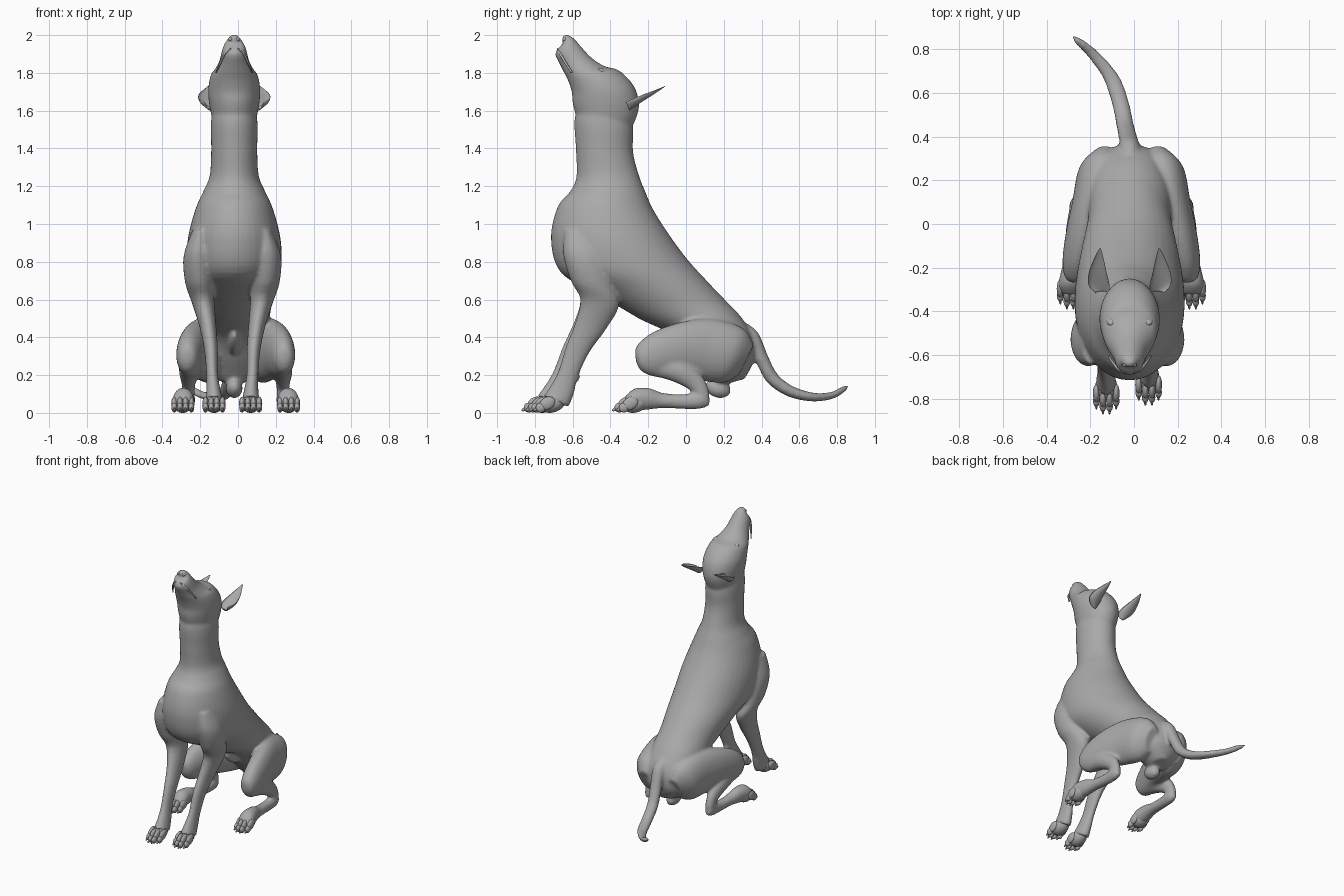
import bpy, bmesh, math
from mathutils import Vector, Matrix

coat = bpy.data.materials.new("grey_coat")
coat.diffuse_color = (0.4, 0.4, 0.4, 1)


def finish(name, bm, subdiv=0):
    bmesh.ops.recalc_face_normals(bm, faces=bm.faces)
    me = bpy.data.meshes.new(name)
    bm.to_mesh(me)
    bm.free()
    me.materials.append(coat)
    for p in me.polygons:
        p.use_smooth = True
    ob = bpy.data.objects.new(name, me)
    bpy.context.collection.objects.link(ob)
    if subdiv:
        m = ob.modifiers.new("smooth", 'SUBSURF')
        m.levels = m.render_levels = subdiv
    return ob


def spline(a, b, c, d, t):
    return 0.5 * (2*b + (c-a)*t + (2*a-5*b+4*c-d)*t*t + (3*b-a-3*c+d)*t**3)


def loft(bm, rings, side=1, mid=0.0, sides=28, steps=5, cup=False, warp=None):
    """Skin of ellipses; ring = (y1, z1, y2, z2, half width, x)."""
    rows = []
    n = len(rings)
    for i in range(n - 1):
        ks = [rings[max(0, min(n-1, i+j))] for j in (-1, 0, 1, 2)]
        for s in range(steps + (i == n - 2)):
            rows.append([spline(*v, s / steps) for v in zip(*ks)])
    loops = []
    for y1, z1, y2, z2, w, x in rows:
        c = Vector((0, (y1+y2)/2, (z1+z2)/2))
        h = Vector((0, (y2-y1)/2, (z2-z1)/2))
        loop = []
        for k in range(sides):
            a = 2 * math.pi * k / sides
            f = math.cos(a)
            if cup and f > 0:
                f *= -0.55
            p = c + h * f
            p.x = mid + side * (x + w * math.sin(a))
            if warp:
                p.y += warp(p.z)
            loop.append(bm.verts.new(p))
        loops.append(loop)
    for a, b in zip(loops, loops[1:]):
        for k in range(sides):
            bm.faces.new((a[k], a[k-1], b[k-1], b[k]))
    bm.faces.new(loops[0])
    bm.faces.new(loops[-1][::-1])


def ball(bm, c, r, tilt=0.0):
    m = Matrix.Translation(c) @ Matrix.Rotation(tilt, 4, 'X') @ Matrix.Diagonal((*r, 1))
    bmesh.ops.create_uvsphere(bm, u_segments=20, v_segments=12, radius=1, matrix=m)


body = bmesh.new()
C = -0.02
# torso and neck
loft(body, [
    (-.56, 1.66, -.30, 1.62, .11, C), (-.59, 1.55, -.28, 1.5, .124, C),
    (-.583, 1.4, -.28, 1.38, .122, C), (-.58, 1.25, -.25, 1.26, .13, C),
    (-.615, 1.17, -.215, 1.17, .165, C), (-.68, 1.09, -.17, 1.07, .205, C),
    (-.715, .92, -.08, .93, .245, C), (-.66, .74, .01, .81, .25, C),
    (-.45, .62, .1, .71, .225, C), (-.25, .50, .2, .605, .195, C),
    (-.05, .40, .29, .51, .185, C), (.08, .25, .355, .40, .18, C),
    (.15, .17, .36, .28, .14, C), (.2, .15, .31, .18, .05, C)], sides=40)
# head with raised muzzle
loft(body, [
    (-.56, 1.5, -.29, 1.5, .105, C), (-.598, 1.63, -.25, 1.61, .13, C),
    (-.605, 1.70, -.27, 1.72, .138, C), (-.625, 1.76, -.35, 1.81, .125, C),
    (-.645, 1.80, -.43, 1.835, .103, C), (-.665, 1.84, -.50, 1.88, .08, C),
    (-.69, 1.89, -.56, 1.945, .065, C), (-.685, 1.92, -.59, 1.98, .052, C),
    (-.66, 1.945, -.61, 1.995, .035, C)], sides=36)
ball(body, (C, -.63, 1.975), (.036, .03, .026), -.8)
# underside details
ball(body, (C, .17, .13), (.045, .07, .05), -.3)
ball(body, (C, -.03, .37), (.03, .11, .04), -.5)

fore = [
    (-.64, .97, -.44, .97, .04, .17), (-.65, .84, -.42, .82, .078, .18),
    (-.61, .70, -.39, .68, .075, .175), (-.56, .60, -.355, .57, .06, .155),
    (-.59, .48, -.43, .44, .045, .13), (-.645, .35, -.52, .32, .036, .113),
    (-.69, .22, -.585, .19, .031, .107), (-.735, .14, -.61, .10, .038, .1),
    (-.77, .09, -.64, .03, .047, .097)]
thigh = [
    (.28, .2, .36, .36, .05, .12), (.2, .16, .3, .45, .1, .14),
    (.08, .17, .13, .50, .1, .17), (-.05, .19, -.03, .48, .085, .215),
    (-.16, .19, -.17, .43, .07, .245), (-.235, .22, -.25, .37, .05, .255),
    (-.265, .27, -.27, .33, .02, .255)]
shank = [
    (-.2, .20, -.12, .33, .045, .25), (-.08, .17, 0, .27, .05, .25),
    (.02, .12, .09, .19, .036, .25), (.06, .06, .125, .10, .03, .25),
    (.06, .03, .11, .05, .02, .25)]
hind_foot = [
    (.125, .04, .125, .08, .015, .25), (.08, .022, .095, .12, .034, .25),
    (0, .02, 0, .10, .034, .252), (-.12, .025, -.12, .105, .038, .26),
    (-.22, .015, -.19, .13, .047, .272), (-.29, .01, -.27, .13, .056, .278),
    (-.33, .01, -.32, .09, .04, .278)]

for side, label in ((-1, "left"), (1, "right")):
    def step(z, s=side):          # one front paw stands further forward
        return s * 0.02 * max(0, 0.6 - z) / 0.6
    loft(body, fore, side, -.03, warp=step)
    ball(body, (-.03 + side*.1, -.6 + side*.02, .19), (.015, .02, .025))
    for part in (thigh, shank, hind_foot):
        loft(body, part, side, -.012)
    # paws: pad, four toes, claws
    for name, px, py in (("front", -.03 + side*.097, -.775 + side*.02),
                         ("hind", -.012 + side*.28, -.315)):
        bm = bmesh.new()
        ball(bm, (px, py + .05, .05), (.05, .07, .047), .35)
        for k in (-1.5, -.5, .5, 1.5):
            inner = abs(k) < 1
            x, y = px + k * .03, py - (.015 if inner else -.008)
            ball(bm, (x, y + .012, .05), (.0165, .045, .033), .5)
            ball(bm, (x, y - .022, .028), (.0155, .027, .026))
            ball(bm, (x, y - .045, .02), (.006, .018, .009), .5)
        for v in bm.verts:
            v.co.z = max(v.co.z, 0)
        finish(f"{name}_paw_{label}", bm)
    # cupped ears
    bm = bmesh.new()
    loft(bm, [
        (-.30, 1.60, -.335, 1.69, .03, .125), (-.265, 1.625, -.295, 1.70, .048, .14),
        (-.22, 1.655, -.235, 1.715, .042, .146), (-.165, 1.69, -.17, 1.725, .025, .142),
        (-.11, 1.728, -.11, 1.733, .003, .135)], side, C, cup=True)
    finish(f"ear_{label}", bm)
    # eye, lid and nostril
    bm = bmesh.new()
    ball(bm, (C + side*.083, -.445, 1.808), (.022, .024, .014), -.7)
    finish(f"eye_{label}", bm)
    bm = bmesh.new()
    ball(bm, (C + side*.02, -.643, 1.978), (.012, .012, .012))
    finish(f"nostril_{label}", bm)
    # lip fold along the jaw
    bm = bmesh.new()
    loft(bm, [
        (-.684, 1.925, -.68, 1.932, .004, .02), (-.672, 1.898, -.66, 1.904, .006, .05),
        (-.645, 1.852, -.633, 1.857, .006, .073), (-.61, 1.80, -.6, 1.804, .004, .096)],
        side, C, sides=10)
    finish(f"lip_{label}", bm)

# tail, sweeping to one side
loft(body, [
    (.27, .38, .33, .47, .05, -.02), (.335, .34, .385, .42, .045, -.02),
    (.375, .26, .435, .30, .042, -.03), (.43, .16, .485, .205, .04, -.042),
    (.54, .087, .565, .142, .04, -.062), (.67, .06, .675, .107, .04, -.105),
    (.78, .075, .77, .112, .035, -.185), (.845, .115, .825, .14, .026, -.25),
    (.862, .138, .855, .147, .008, -.275)], sides=20)

# fuse the body into one skin
dog = finish("body", body)
fuse = dog.modifiers.new("fuse", 'REMESH')
fuse.mode = 'VOXEL'
fuse.voxel_size = 0.01
fuse.use_smooth_shade = True
soft = dog.modifiers.new("soften", 'SMOOTH')
soft.factor = 0.5
soft.iterations = 6
